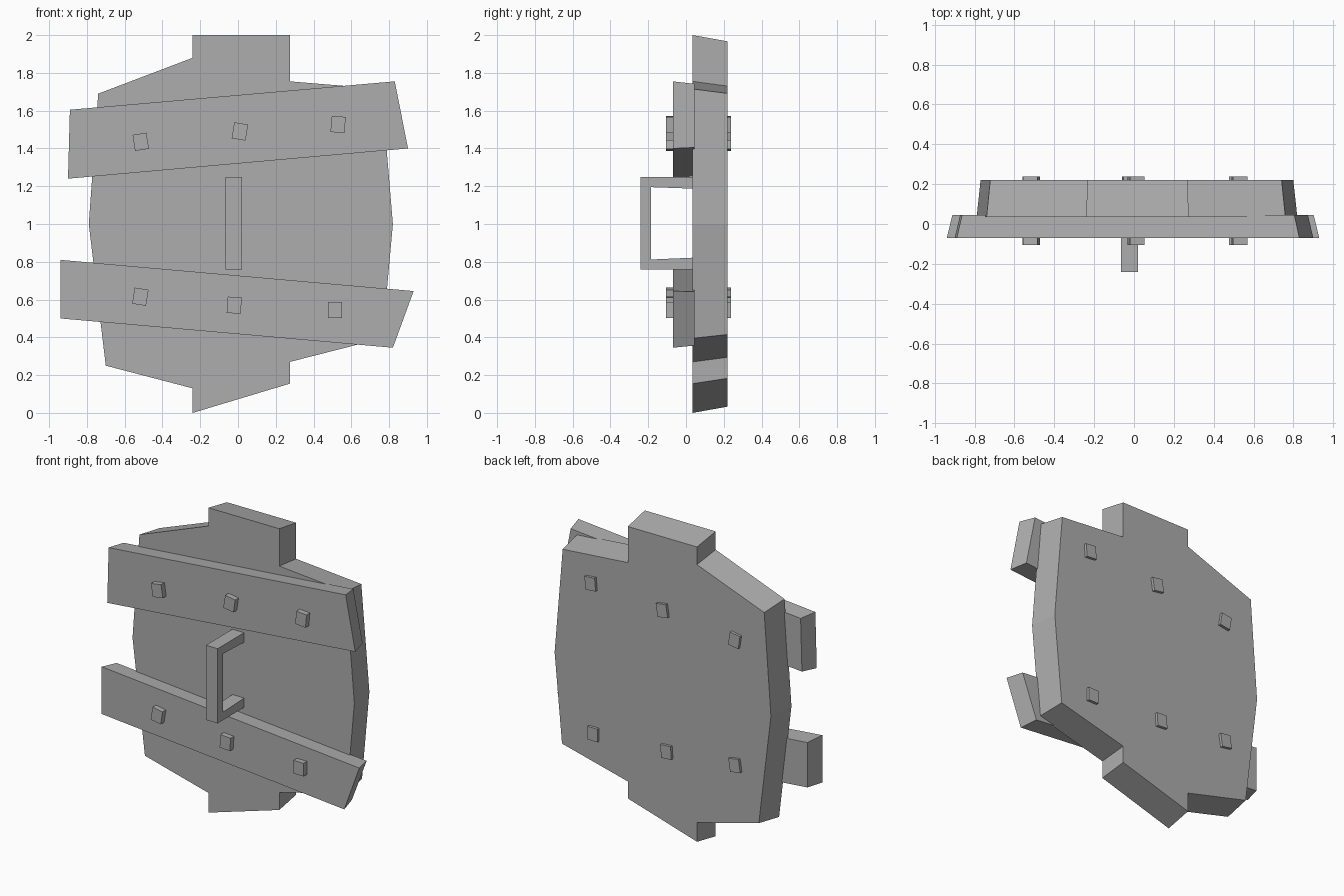
import bpy, bmesh, math
from mathutils import Vector

if "Cube" in bpy.data.objects:
    bpy.data.objects.remove(bpy.data.objects["Cube"], do_unlink=True)

grey = bpy.data.materials.new("plain grey")
grey.use_nodes = True
GREY = (0.42, 0.42, 0.42, 1)
grey.diffuse_color = GREY
grey.node_tree.nodes["Principled BSDF"].inputs["Base Color"].default_value = GREY


def slab(name, front, back):
    """Solid between two matching outlines."""
    bm = bmesh.new()
    a = [bm.verts.new(p) for p in front]
    b = [bm.verts.new(p) for p in back]
    bm.faces.new(a)
    bm.faces.new(b[::-1])
    for i in range(len(a)):
        j = (i + 1) % len(a)
        bm.faces.new((a[j], a[i], b[i], b[j]))
    bmesh.ops.recalc_face_normals(bm, faces=bm.faces)
    mesh = bpy.data.meshes.new(name)
    bm.to_mesh(mesh)
    bm.free()
    mesh.materials.append(grey)
    obj = bpy.data.objects.new(name, mesh)
    bpy.context.collection.objects.link(obj)
    return obj


def tapered(name, outline, y0, y1, centre, sx, sz):
    """Front-facing outline that narrows towards the back."""
    cx, cz = centre
    front = [(x, y0, z) for x, z in outline]
    back = [(cx + (x - cx) * sx, y1, cz + (z - cz) * sz) for x, z in outline]
    return slab(name, front, back)


# Main board with a tab at the top and bottom
board = [(-0.24, 2.0), (0.275, 2.0), (0.275, 1.755), (0.76, 1.715),
         (0.82, 1.0), (0.765, 0.395), (0.275, 0.27), (0.275, 0.155),
         (-0.24, 0.0), (-0.24, 0.13), (-0.70, 0.25), (-0.79, 1.0),
         (-0.74, 1.69), (-0.24, 1.88)]
tapered("shield_board", board, 0.035, 0.22, (0, 1), 0.975, 0.967)

# Crooked cross planks
tapered("upper_plank", [(-0.89, 1.605), (0.83, 1.755), (0.90, 1.40), (-0.90, 1.24)],
        -0.07, 0.045, (0, 1.5), 0.97, 0.95)
tapered("lower_plank", [(-0.94, 0.81), (0.93, 0.645), (0.82, 0.345), (-0.94, 0.50)],
        -0.07, 0.045, (0, 0.575), 0.97, 0.95)

# Square pegs running through planks and board: x, z, tilt
pegs = [(-0.515, 1.435, 9), (0.01, 1.49, -9), (0.53, 1.527, -5),
        (-0.517, 0.615, -9), (-0.02, 0.57, -4), (0.513, 0.545, 0)]
for n, (x, z, tilt) in enumerate(pegs, 1):
    w, h = 0.037, 0.043
    t = math.radians(tilt)
    ring = [(x + u * math.cos(t) - v * math.sin(t), z + u * math.sin(t) + v * math.cos(t))
            for u, v in ((-w, h), (w, h), (w, -h), (-w, -h))]
    tapered(f"peg_{n}", ring, -0.105, 0.238, (x, z), 1, 1)

# Bracket handle on the front
bracket = [(0.045, 1.25), (-0.24, 1.25), (-0.24, 0.76), (0.045, 0.76),
           (0.045, 0.822), (-0.185, 0.812), (-0.185, 1.195), (0.045, 1.187)]
slab("handle", [(-0.065, y, z) for y, z in bracket], [(0.02, y, z) for y, z in bracket])
